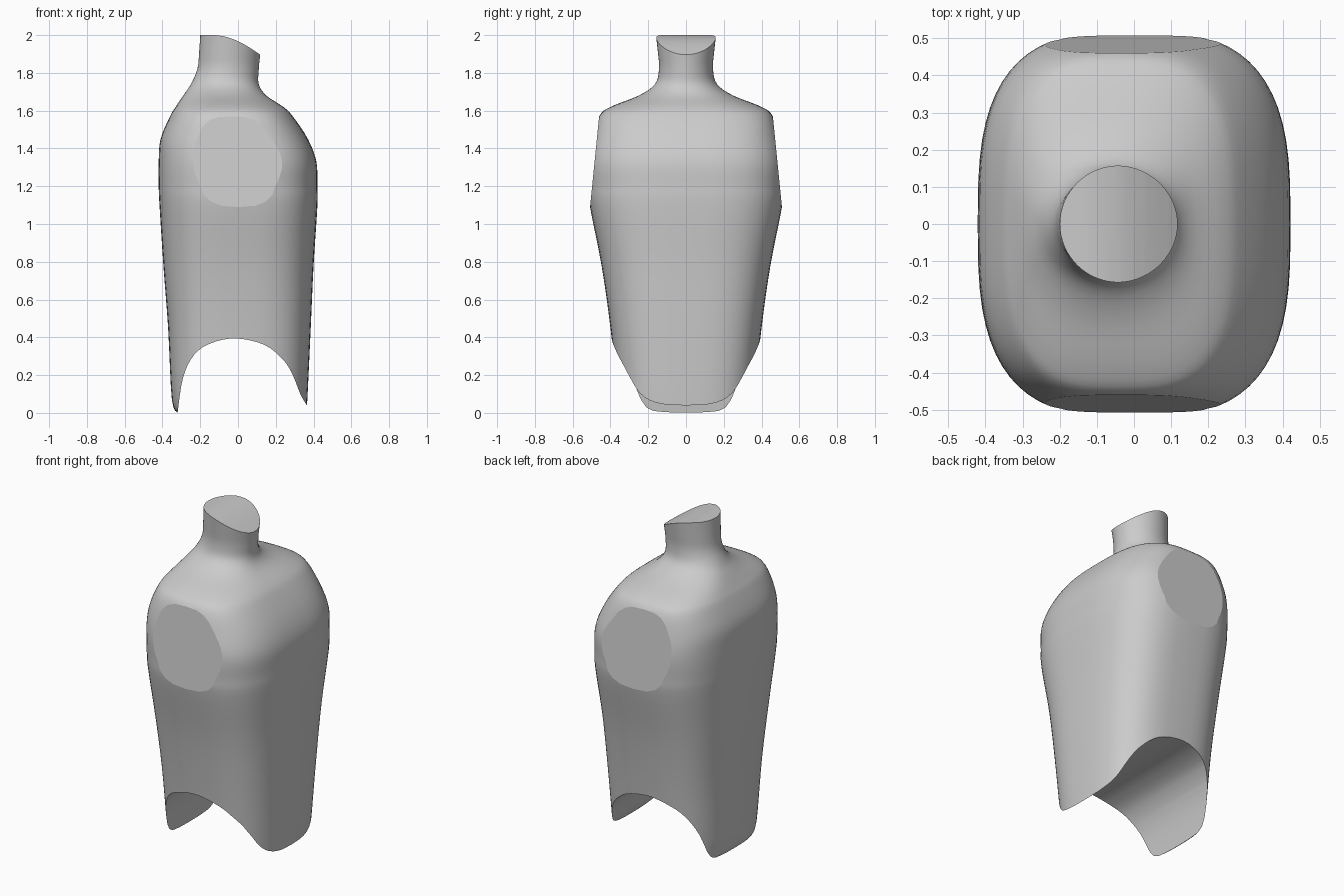
import bpy, bmesh, math
from mathutils import Vector

cube = bpy.data.objects.get("Cube")
if cube:
    bpy.data.objects.remove(cube, do_unlink=True)

grey = bpy.data.materials.new("plain grey")
grey.use_nodes = True
grey.diffuse_color = (0.6, 0.6, 0.6, 1)
grey.node_tree.nodes["Principled BSDF"].inputs["Base Color"].default_value = (0.6, 0.6, 0.6, 1)


def smooth_path(points, steps):
    """Catmull-Rom curve through points of any dimension."""
    pts = [Vector(p) for p in points]
    out = []
    for i in range(len(pts) - 1):
        a, b, c, d = pts[max(i - 1, 0)], pts[i], pts[i + 1], pts[min(i + 2, len(pts) - 1)]
        for s in range(steps):
            t = s / steps
            out.append(0.5 * (2 * b + (c - a) * t + (2 * a - 5 * b + 4 * c - d) * t ** 2
                              + (3 * b - a - 3 * c + d) * t ** 3))
    return out + [pts[-1]]


def loft(name, rings):
    """Closed solid through rings of equal point count."""
    bm = bmesh.new()
    loops = [[bm.verts.new(p) for p in ring] for ring in rings]
    n = len(loops[0])
    for low, high in zip(loops, loops[1:]):
        for i in range(n):
            j = (i + 1) % n
            bm.faces.new((low[i], low[j], high[j], high[i]))
    bm.faces.new(loops[0][::-1])
    bm.faces.new(loops[-1])
    bmesh.ops.recalc_face_normals(bm, faces=bm.faces)
    mesh = bpy.data.meshes.new(name)
    bm.to_mesh(mesh)
    bm.free()
    mesh.materials.append(grey)
    obj = bpy.data.objects.new(name, mesh)
    bpy.context.collection.objects.link(obj)
    return obj


def section(z, left, right, depth, power, count=64):
    """Horizontal superellipse outline."""
    ring = []
    for i in range(count):
        t = 2 * math.pi * i / count
        c, s = math.cos(t), math.sin(t)
        ring.append(((left + right) / 2 + (right - left) / 2 * math.copysign(abs(c) ** (2 / power), c),
                     depth * math.copysign(abs(s) ** (2 / power), s), z))
    return ring


# Torso: height, left edge, right edge, half depth, squareness
levels = [
    (0.0, -0.318, 0.36, 0.355, 3), (0.07, -0.35, 0.367, 0.36, 3), (0.45, -0.37, 0.385, 0.40, 3),
    (0.78, -0.395, 0.40, 0.447, 3), (1.09, -0.415, 0.42, 0.508, 3), (1.2, -0.42, 0.42, 0.516, 3),
    (1.33, -0.42, 0.415, 0.518, 3), (1.45, -0.41, 0.37, 0.495, 3), (1.57, -0.36, 0.29, 0.46, 3),
    (1.62, -0.33, 0.24, 0.40, 2.8), (1.68, -0.29, 0.15, 0.25, 2.4), (1.74, -0.25, 0.11, 0.165, 2.1),
    (1.82, -0.215, 0.11, 0.143, 2), (1.92, -0.205, 0.12, 0.15, 2), (2.05, -0.197, 0.135, 0.165, 2)]
torso = loft("torso", [section(*v) for v in smooth_path(levels, 4)])

# Leg arch and neck slope, both cut straight through front to back
arch = smooth_path([(-0.325, -0.05), (-0.32, 0.0), (-0.29, 0.19), (-0.23, 0.31), (-0.14, 0.37),
                    (-0.01, 0.394), (0.14, 0.36), (0.24, 0.28), (0.29, 0.2), (0.33, 0.1),
                    (0.365, 0.04), (0.43, -0.05)], 4)
slope = smooth_path([(-0.4, 2.0), (-0.2, 2.0), (-0.1, 1.998), (0, 1.968), (0.127, 1.89), (0.3, 1.76)], 4)
slope += [Vector((0.3, 2.2)), Vector((-0.4, 2.2))]
for name, outline in (("arch_cutter", arch), ("neck_cutter", slope)):
    cutter = loft(name, [[(p.x, y, p.y) for p in outline] for y in (-0.8, 0.8)])
    cutter.hide_render = True
    mod = torso.modifiers.new(name, "BOOLEAN")
    mod.operation, mod.solver, mod.object = "DIFFERENCE", "EXACT", cutter
    bpy.context.view_layer.objects.active = torso
    bpy.ops.object.modifier_apply(modifier=name)
    bpy.data.objects.remove(cutter, do_unlink=True)

# Flat shoulder discs, leaning inward towards the top
bm = bmesh.new()
bm.from_mesh(torso.data)
for side in (-1, 1):
    cut = bmesh.ops.bisect_plane(bm, geom=bm.verts[:] + bm.edges[:] + bm.faces[:], dist=1e-5,
                                 plane_co=(0, side * 0.508, 1.09),
                                 plane_no=(0, side * 0.48, 0.048), clear_outer=True)
    edges = [e for e in cut["geom_cut"] if isinstance(e, bmesh.types.BMEdge)]
    bmesh.ops.holes_fill(bm, edges=edges, sides=0)
bmesh.ops.recalc_face_normals(bm, faces=bm.faces)
bm.to_mesh(torso.data)
bm.free()

bpy.ops.object.select_all(action="DESELECT")
torso.select_set(True)
bpy.context.view_layer.objects.active = torso
bpy.ops.object.shade_smooth_by_angle(angle=math.radians(32))
# Keep the cut discs crisp
for face in torso.data.polygons:
    if len(face.vertices) > 12:
        face.use_smooth = False
